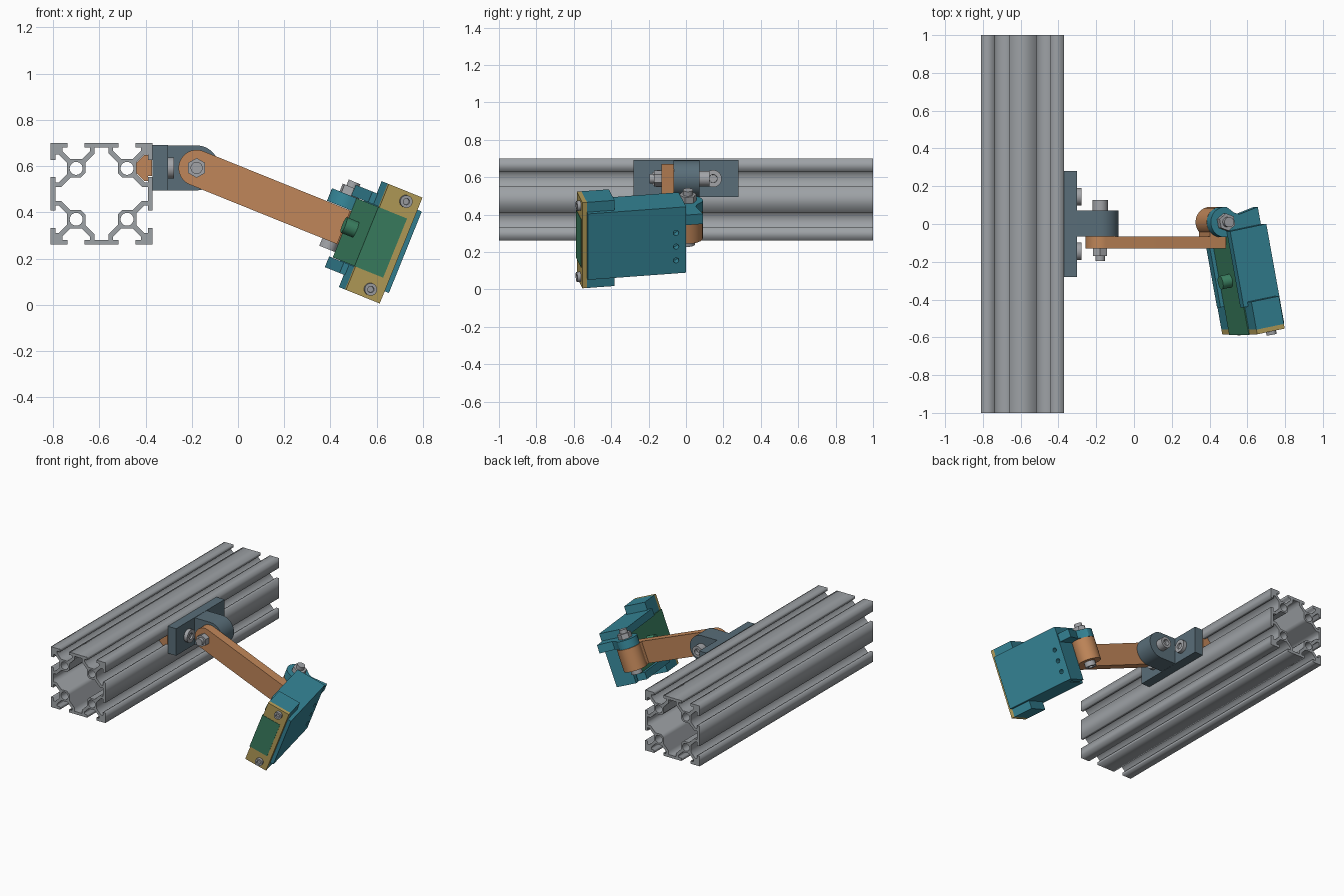
import bpy, bmesh
from math import sin, cos, pi, radians
from mathutils import Matrix, Vector

cube = bpy.data.objects.get("Cube")
if cube:
    bpy.data.objects.remove(cube, do_unlink=True)


def material(name, rgb):
    m = bpy.data.materials.new(name)
    m.use_nodes = True
    m.diffuse_color = (*rgb, 1)
    m.node_tree.nodes["Principled BSDF"].inputs["Base Color"].default_value = (*rgb, 1)
    return m


ALU = material("aluminium grey", (0.34, 0.36, 0.38))
SLATE = material("slate blue grey", (0.10, 0.155, 0.19))
ORANGE = material("copper orange", (0.53, 0.24, 0.10))
TEAL = material("teal blue", (0.036, 0.235, 0.31))
GREEN = material("board green", (0.045, 0.225, 0.125))
GOLD = material("brass yellow", (0.49, 0.36, 0.105))
STEEL = material("bolt steel", (0.36, 0.37, 0.39))

WORLD = Matrix.Identity(4)


def add(name, bm, mat, frame=WORLD, smooth=False):
    bmesh.ops.recalc_face_normals(bm, faces=bm.faces)
    bm.transform(frame)
    me = bpy.data.meshes.new(name)
    bm.to_mesh(me)
    bm.free()
    me.materials.append(mat)
    ob = bpy.data.objects.new(name, me)
    bpy.context.collection.objects.link(ob)
    if smooth:
        soften(ob)
    return ob


def soften(ob):
    bpy.ops.object.select_all(action="DESELECT")
    ob.select_set(True)
    bpy.context.view_layer.objects.active = ob
    bpy.ops.object.shade_smooth_by_angle(angle=radians(30))


def box(name, lo, hi, mat, frame=WORLD):
    lo, hi = Vector(lo), Vector(hi)
    bm = bmesh.new()
    bmesh.ops.create_cube(bm, size=1)
    for v in bm.verts:
        v.co = Vector(a * b for a, b in zip(v.co, hi - lo)) + (lo + hi) / 2
    return add(name, bm, mat, frame)


def prism(name, pts, t0, t1, mat, frame=WORLD, axis="Y", smooth=False):
    """Outline extruded along the local Y or Z axis."""
    def place(p, t):
        return (p[0], t, p[1]) if axis == "Y" else (p[0], p[1], t)
    bm = bmesh.new()
    face = bm.faces.new([bm.verts.new(place(p, t0)) for p in pts])
    res = bmesh.ops.extrude_face_region(bm, geom=[face])
    verts = [g for g in res["geom"] if isinstance(g, bmesh.types.BMVert)]
    bmesh.ops.translate(bm, verts=verts, vec=place((0, 0), t1 - t0))
    return add(name, bm, mat, frame, smooth)


def arc(r, a0, a1, n=24, cx=0, cy=0):
    angles = [radians(a0 + (a1 - a0) * i / n) for i in range(n + 1)]
    return [(cx + r * cos(a), cy + r * sin(a)) for a in angles]


def rod(name, base, direction, r, length, mat, frame=WORLD, sides=32, socket=0):
    """Cylinder from a base point, with an optional sunken socket in its end."""
    bm = bmesh.new()
    bmesh.ops.create_cone(bm, cap_ends=True, segments=sides, radius1=r, radius2=r, depth=length)
    bmesh.ops.translate(bm, verts=bm.verts, vec=(0, 0, length / 2))
    if socket:
        top = max(bm.faces, key=lambda f: f.calc_center_median().z)
        bmesh.ops.inset_individual(bm, faces=[top], thickness=r - socket)
        bmesh.ops.inset_individual(bm, faces=[top], thickness=0.001)
        bmesh.ops.translate(bm, verts=top.verts, vec=(0, 0, -length * 0.5))
    turn = Vector((0, 0, 1)).rotation_difference(Vector(direction)).to_matrix().to_4x4()
    bm.transform(Matrix.Translation(base) @ turn)
    return add(name, bm, mat, frame, sides > 8)


# Slotted rail: one quarter of each outline, turned four times
def four_times(half, corner=()):
    quarter = list(half) + list(corner) + [(z, x) for x, z in reversed(half)]
    loop = []
    for _ in range(4):
        loop += quarter
        quarter = [(z, -x) for x, z in quarter]
    return loop


slot = [(0.073, 0.22), (0.073, 0.2), (0.05, 0.2), (0.05, 0.185), (0.085, 0.15),
        (0.135, 0.15), (0.17, 0.185), (0.17, 0.2), (0.147, 0.2), (0.147, 0.22)]
loops = [four_times(slot, [(0.22, 0.22)]),
         four_times([(0.03, 0.2), (0.03, 0.175), (0.07, 0.135), (0.07, 0.09)])]
loops += [arc(0.028, 0, 345, 23, sx * 0.11, sz * 0.11) for sx in (-1, 1) for sz in (-1, 1)]
curve = bpy.data.curves.new("rail_profile", "CURVE")
curve.dimensions = "2D"
curve.fill_mode = "BOTH"
curve.extrude = 1.0
for loop in loops:
    s = curve.splines.new("POLY")
    s.points.add(len(loop) - 1)
    for p, (x, z) in zip(s.points, loop):
        p.co = (x, z, 0, 1)
    s.use_cyclic_u = True
source = bpy.data.objects.new("rail_profile", curve)
bpy.context.collection.objects.link(source)
rail_mesh = bpy.data.meshes.new_from_object(
    source.evaluated_get(bpy.context.evaluated_depsgraph_get()))
bpy.data.objects.remove(source, do_unlink=True)
bm = bmesh.new()
bm.from_mesh(rail_mesh)
bmesh.ops.remove_doubles(bm, verts=bm.verts, dist=0.0001)
add("slotted_rail", bm, ALU,
    Matrix.Translation((-0.59, 0, 0.48)) @ Matrix.Rotation(pi / 2, 4, "X"))

# Sliding nut and rail bracket
PX, PZ = -0.179, 0.592
pivot = Matrix.Translation((PX, 0, PZ))
side = [(-0.372, 0.035), (-0.39, 0.035), (-0.39, 0.057), (-0.405, 0.057), (-0.438, 0.024)]
nut = [(x - PX, z) for x, z in side]
prism("slot_nut", nut + [(x, -z) for x, z in reversed(nut)], -0.28, 0.28, ORANGE, pivot)
box("bracket_plate", (-0.37, -0.28, 0.494), (-0.303, 0.28, 0.691), SLATE)
prism("bracket_lug", [(-0.13, 0.097)] + arc(0.097, 90, -90) + [(-0.13, -0.097)],
      -0.066, 0.072, SLATE, pivot, smooth=True)
for s in (-1, 1):
    rod("plate_bolt", (-0.303, s * 0.145, PZ), (1, 0, 0), 0.046, 0.026, STEEL, socket=0.022)

# Arm, tilted down about the pivot
tilt = Matrix.Rotation(radians(22), 4, "Y")
arm = pivot @ tilt
REACH, HW = 0.656, 0.078
prism("swing_arm", arc(HW, 90, 270) + [(REACH + 0.03, -HW), (REACH + 0.03, HW)],
      -0.13, -0.065, ORANGE, arm, smooth=True)
rod("pivot_bolt_head", (0, 0.072, 0), (0, 1, 0), 0.041, 0.054, STEEL, pivot, socket=0.022)
rod("pivot_nut", (0, -0.13, 0), (0, -1, 0), 0.043, 0.04, STEEL, pivot, sides=6)
rod("pivot_bolt_tip", (0, -0.16, 0), (0, -1, 0), 0.026, 0.035, STEEL, pivot)

# Knuckle at the arm end
knuckle = arm @ Matrix.Translation((REACH, 0.01, 0))
rod("arm_knuckle", (0, 0, -HW), (0, 0, 1), 0.08, 2 * HW, ORANGE, knuckle)
box("knuckle_web", (-0.06, -0.1, -HW), (0.03, -0.03, HW), ORANGE, knuckle)

# Head frame: X points away from the arm, -Y along the head, Z along the hinge pin
head = knuckle @ Matrix.Rotation(radians(11), 4, "Z")
prism("hinge_lug", arc(0.08, 70, 270) + [(0.2, -0.08), (0.2, 0.043), (0.09, 0.025), (0.06, 0.04)],
      0.08, 0.138, TEAL, head, "Z", smooth=True)
rod("hinge_nut", (0, 0, 0.138), (0, 0, 1), 0.047, 0.036, STEEL, head, sides=6)
rod("hinge_bolt_tip", (0, 0, 0.16), (0, 0, 1), 0.027, 0.04, STEEL, head)
rod("hinge_bolt_head", (0, 0, -HW), (0, 0, -1), 0.038, 0.035, STEEL, head, socket=0.02)

# Housing: back plate with three blind holes, side walls, end wall, ears
plate = box("housing_back", (0.155, -0.585, -0.19), (0.21, -0.05, 0.19), TEAL, head)
for u in (0.043, -0.036, -0.115):
    cutter = rod("hole_cutter", (0.17, -0.105, u), (1, 0, 0), 0.015, 0.1, TEAL, head, 16)
    cutter.hide_render = True
    cutter.hide_viewport = True
    cut = plate.modifiers.new("hole", "BOOLEAN")
    cut.operation = "DIFFERENCE"
    cut.object = cutter
    bpy.context.view_layer.objects.active = plate
    bpy.ops.object.modifier_apply(modifier=cut.name)
    bpy.data.objects.remove(cutter, do_unlink=True)
box("housing_top_wall", (0.0, -0.46, 0.14), (0.16, -0.05, 0.19), TEAL, head)
box("housing_bottom_wall", (0.0, -0.46, -0.19), (0.16, -0.1, -0.14), TEAL, head)
box("housing_end_wall", (0.06, -0.085, -0.19), (0.16, -0.05, 0.14), TEAL, head)
for s in (-1, 1):
    z0, z1 = sorted((s * 0.14, s * 0.247))
    box("housing_ear", (0.025, -0.585, z0), (0.185, -0.435, z1), TEAL, head)
    rod("cover_screw", (0.122, -0.608, s * 0.205), (0, -1, 0), 0.027, 0.022, STEEL, head,
        socket=0.014)

# Brass end cover, C-shaped around the green module
prism("end_cover", [(0.025, 0.247), (0.185, 0.247), (0.185, -0.247), (0.025, -0.247),
                    (0.025, -0.137), (0.145, -0.137), (0.145, 0.137), (0.025, 0.137)],
      -0.61, -0.585, GOLD, head)

# Green module with its round button
box("green_module", (0.02, -0.612, -0.138), (0.156, -0.08, 0.138), GREEN, head)
rod("module_button", (0.02, -0.32, 0.01), (-1, 0, 0), 0.036, 0.055, GREEN, head)
